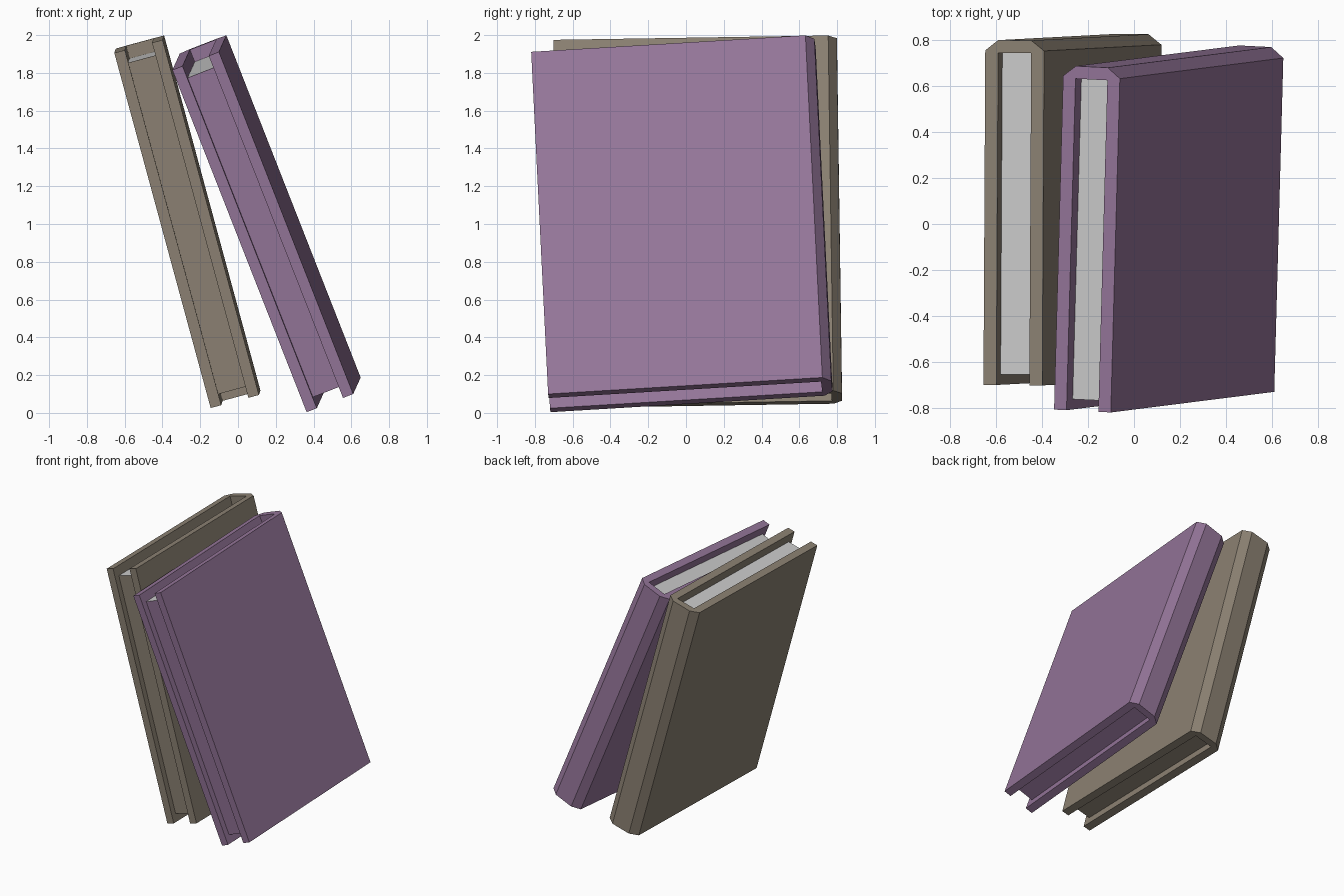
import bpy, bmesh
from mathutils import Vector, Matrix

if "Cube" in bpy.data.objects:
    bpy.data.objects.remove(bpy.data.objects["Cube"])

W, D, H = 0.265, 1.455, 1.948   # thickness, board depth, height
T, S = 0.058, 0.045             # board thickness, spine bulge


def material(name, rgb):
    m = bpy.data.materials.new(name)
    m.diffuse_color = (*rgb, 1)
    m.use_nodes = True
    m.node_tree.nodes["Principled BSDF"].inputs["Base Color"].default_value = m.diffuse_color
    return m


def prism(name, profile, z0, z1, frame, mats, top_slot=0):
    """Extrude an x-y outline along the book's height and place it."""
    bm = bmesh.new()
    face = bm.faces.new([bm.verts.new((x, y, z0)) for x, y in profile])
    res = bmesh.ops.extrude_face_region(bm, geom=[face], use_keep_orig=True)
    verts = [g for g in res["geom"] if isinstance(g, bmesh.types.BMVert)]
    caps = [g for g in res["geom"] if isinstance(g, bmesh.types.BMFace)]
    bmesh.ops.translate(bm, verts=verts, vec=(0, 0, z1 - z0))
    for f in caps:
        f.material_index = top_slot
    bmesh.ops.recalc_face_normals(bm, faces=bm.faces)
    me = bpy.data.meshes.new(name)
    bm.to_mesh(me)
    bm.free()
    for m in mats:
        me.materials.append(m)
    ob = bpy.data.objects.new(name, me)
    ob.matrix_world = frame
    bpy.context.collection.objects.link(ob)


def book(name, corner, depth_dir, up_dir, mat, paper):
    # Frame at the bottom front corner of the right board
    z = Vector(up_dir).normalized()
    x = Vector(depth_dir).cross(z).normalized()
    y = z.cross(x)
    frame = Matrix((x, y, z)).transposed().to_4x4()
    frame.translation = corner
    # Cover: two boards joined by a chamfered spine
    cover = [(0, 0), (0, D), (-T, D + S), (T - W, D + S), (-W, D), (-W, 0),
             (T - W, 0), (T - W, D - 0.01), (-T, D - 0.01), (-T, 0)]
    prism(name + "_cover", cover, 0, H, frame, [mat])
    # Page block, recessed on three sides, with a grey top
    pages = [(-T, 0.045), (-T, D - 0.01), (T - W, D - 0.01), (T - W, 0.045)]
    prism(name + "_pages", pages, 0.06, H - 0.07, frame, [mat, paper], 1)


paper = material("paper", (0.8, 0.8, 0.8))
book("brown_book", (0.111, -0.675, 0.095), (0.006, 1, 0.0137),
     (-0.2618, -0.0139, 0.965), material("brown", (0.26, 0.22, 0.17)), paper)
book("purple_book", (0.61, -0.73, 0.10), (0.031, 0.998, 0.05),
     (-0.365, -0.046, 0.930), material("purple", (0.30, 0.18, 0.32)), paper)
